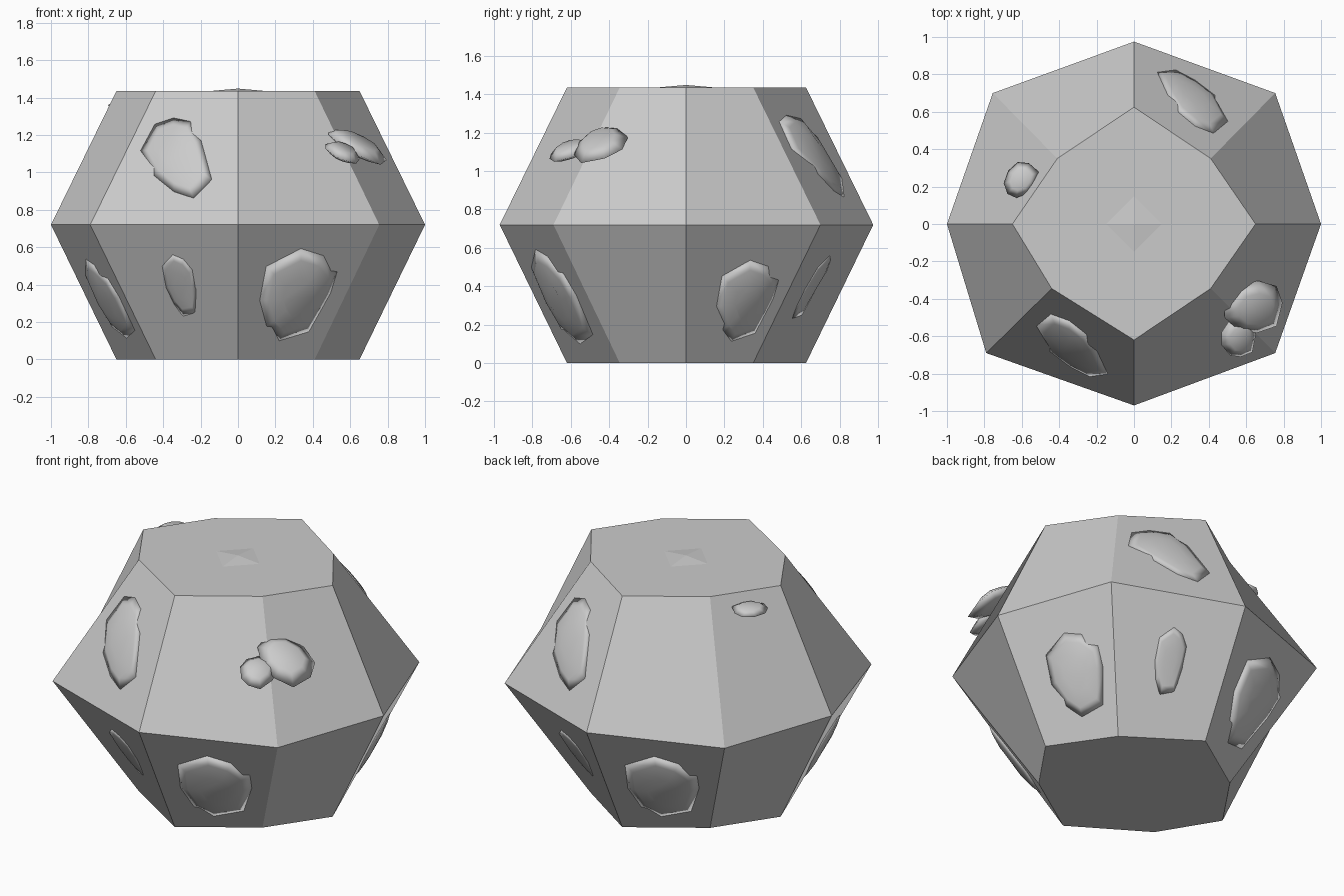
import bpy, bmesh
from math import radians, cos, sin
from mathutils import Vector, Matrix
from mathutils.bvhtree import BVHTree

if "Cube" in bpy.data.objects:
    bpy.data.objects.remove(bpy.data.objects["Cube"])

MID = [(1, 0), (.755, .70), (0, .975), (-.755, .70), (-1, 0), (-.79, -.69), (0, -.97), (.755, -.69)]
END = [(.65, 0), (.41, .35), (0, .625), (-.41, .35), (-.65, 0), (-.44, -.345), (0, -.62), (.41, -.345)]
Z_MID, Z_TOP = .72, 1.435
# irregular flake outlines in a unit box (-1..1)
FLAKE = [(-.97, .62), (-.1, 1), (.55, .85), (1, .5), (.97, .0), (.6, -.87), (-.25, -1), (-.7, -.65), (-1, -.1)]
SHELL = [(-.6, .85), (.1, 1), (.75, .75), (1, .1), (.85, -.75), (.2, -.95), (-.4, -.85), (-.95, -.3), (-1, .3)]


def add(name, bm, smooth=True):
    bmesh.ops.recalc_face_normals(bm, faces=bm.faces)
    me = bpy.data.meshes.new(name)
    bm.to_mesh(me)
    for p in me.polygons:
        p.use_smooth = smooth
    ob = bpy.data.objects.new(name, me)
    bpy.context.collection.objects.link(ob)
    return ob


def bridge(bm, a, b):
    n = len(a)
    for i in range(n):
        bm.faces.new((a[i], a[(i + 1) % n], b[(i + 1) % n], b[i]))


# Faceted body: two eight-sided frustums joined at the waist
bm = bmesh.new()
rings = [[bm.verts.new((x, y, z)) for x, y in pts]
         for pts, z in ((END, 0), (MID, Z_MID), (END, Z_TOP))]
bridge(bm, rings[0], rings[1])
bridge(bm, rings[1], rings[2])
bm.faces.new(rings[0][::-1])
bm.faces.new(rings[2])
bmesh.ops.recalc_face_normals(bm, faces=bm.faces)
tree = BVHTree.FromBMesh(bm)
add("body", bm, False)


def mound(name, k, upper, u, v, w, h, depth, tilt=0):
    """Closed lens half sunk in side k of the body, at (u, v) from the waist outward."""
    j = (k + 1) % 8
    ze = Z_TOP if upper else 0
    a, b = (Vector((*MID[i], Z_MID)) for i in (k, j))
    d, c = (Vector((*END[i], ze)) for i in (k, j))
    centre = a.lerp(b, u).lerp(d.lerp(c, u), v)
    right = (b - a).normalized()
    n = right.cross((d + c) - (a + b)).normalized() * (1 if upper else -1)
    up = n.cross(right)
    ca, sa = cos(radians(tilt)), sin(radians(tilt))
    bm = bmesh.new()

    def ring(scale, lift):
        out = []
        for x, y in FLAKE:
            x, y = x * w / 2 * scale, y * h / 2 * scale
            p = centre + right * (x * ca - y * sa) + up * (x * sa + y * ca)
            out.append(bm.verts.new(tree.find_nearest(p)[0] + n * lift))
        return out
    rows = [ring(.5, -.05), ring(1, -.002), ring(.75, depth * .6), ring(.4, depth)]
    for lo, hi in zip(rows, rows[1:]):
        bridge(bm, lo, hi)
    bm.faces.new(rows[0])
    bm.faces.new(rows[-1])
    add(name, bm)


# Embedded mounds, repeated on opposite sides of the body
for k, tag in ((0, "a"), (4, "b")):
    mound("large_mound_" + tag, (k + 6) % 8, False, .53, .51, .43, .57, .026)
    mound("narrow_mound_" + tag, (k + 5) % 8, False, .50, .46, .18, .40, .010)
    mound("side_mound_" + tag, k, False, .60, .54, .34, .50, .018)
    mound("upper_mound_" + tag, (k + 5) % 8, True, .48, .5, .33, .58, .02, 36)


def flake(name, centre, normal, w, h, thick, spin):
    """Free-standing lens-shaped flake."""
    bm = bmesh.new()
    rows = []
    for s, z in ((.6, -.5), (1, -.1), (.6, .45)):
        rows.append([bm.verts.new((x * w / 2 * s, y * h / 2 * s, z * thick)) for x, y in SHELL])
    bridge(bm, rows[0], rows[1])
    bridge(bm, rows[1], rows[2])
    bm.faces.new(rows[0])
    bm.faces.new(rows[2])
    rot = Vector((0, 0, 1)).rotation_difference(Vector(normal)).to_matrix().to_4x4()
    bm.transform(Matrix.Translation(centre) @ rot @ Matrix.Rotation(radians(spin), 4, 'Z'))
    add(name, bm)


# Flakes sticking out of the upper sides
flake("big_flake", (.64, -.45, 1.145), (.52, -.33, 1), .35, .30, .07, 0)
flake("small_flake", (.56, -.61, 1.11), (.4, -.35, 1), .20, .23, .06, 0)
flake("left_flake", (-.605, .235, 1.37), (-.1, .08, 1), .20, .17, .04, 60)

# Shallow four-sided cap on the top
bm = bmesh.new()
bmesh.ops.create_cone(bm, cap_ends=True, segments=4, radius1=.16, radius2=0, depth=.014)
bm.transform(Matrix.Translation((0, 0, Z_TOP + .006)))
add("top_cap", bm, False)
